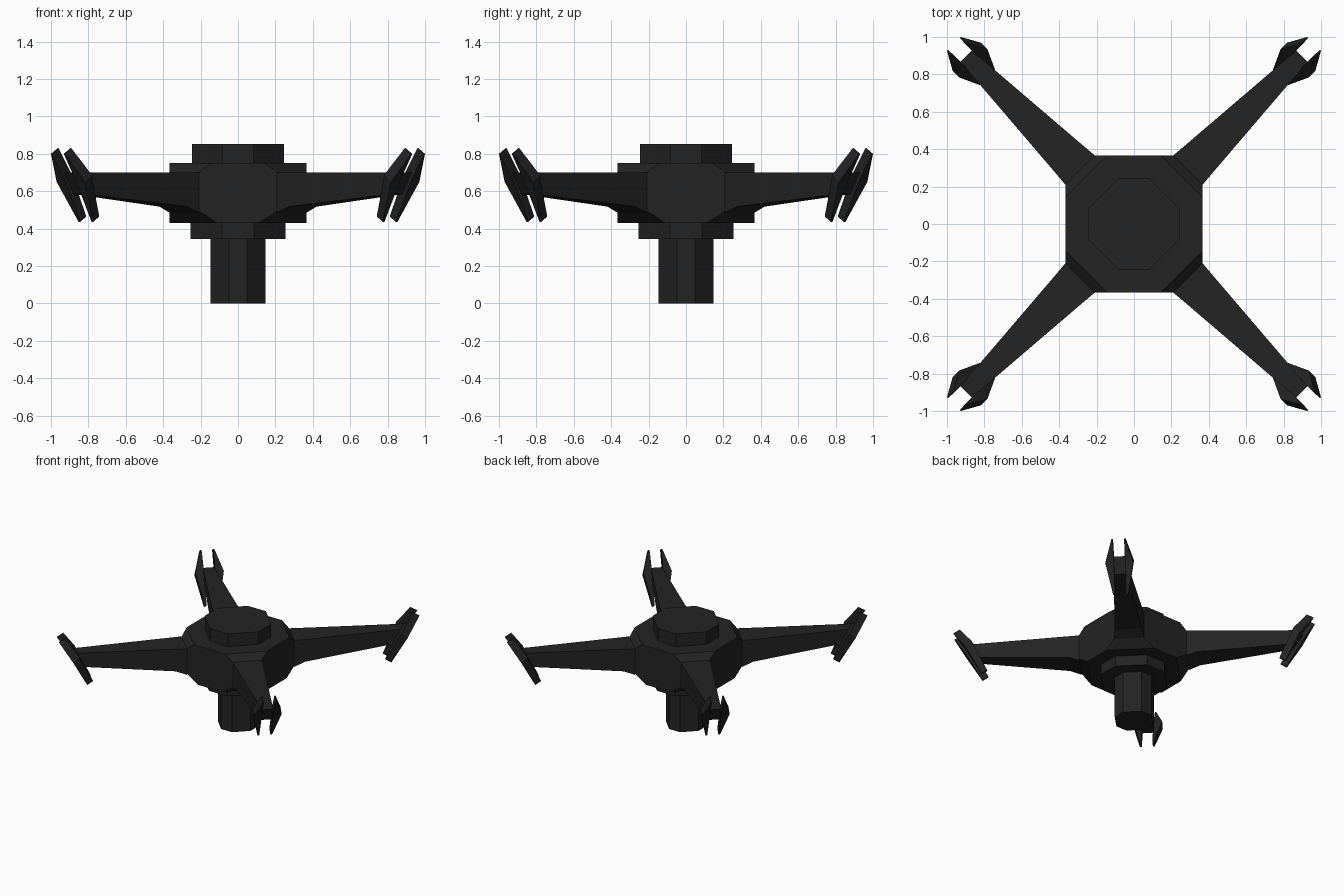
import bpy
import bmesh
import math
from mathutils import Matrix, Vector

default = bpy.data.objects.get("Cube")
if default:
    bpy.data.objects.remove(default)

charcoal = bpy.data.materials.new("charcoal")
charcoal.use_nodes = True
color = (0.017, 0.017, 0.017, 1)
charcoal.diffuse_color = color
charcoal.node_tree.nodes["Principled BSDF"].inputs["Base Color"].default_value = color


def loft(name, rings, matrix=Matrix()):
    """Skin a list of equal-length rings and cap both ends."""
    bm = bmesh.new()
    loops = [[bm.verts.new(matrix @ Vector(p)) for p in ring] for ring in rings]
    n = len(loops[0])
    for a, b in zip(loops, loops[1:]):
        for i in range(n):
            j = (i + 1) % n
            bm.faces.new((a[i], a[j], b[j], b[i]))
    bm.faces.new(loops[0][::-1])
    bm.faces.new(loops[-1])
    bmesh.ops.recalc_face_normals(bm, faces=bm.faces)
    mesh = bpy.data.meshes.new(name)
    bm.to_mesh(mesh)
    bm.free()
    mesh.materials.append(charcoal)
    obj = bpy.data.objects.new(name, mesh)
    bpy.context.collection.objects.link(obj)
    return obj


def octagon(half, flat, z):
    """Square of the given half size with corners cut to half edge 'flat'."""
    return [(half, -flat, z), (half, flat, z), (flat, half, z), (-flat, half, z),
            (-half, flat, z), (-half, -flat, z), (-flat, -half, z), (flat, -half, z)]


# Central body: stacked cut-corner blocks
loft("hub", [octagon(0.365, f, z) for f, z in
             ((0.11, 0.43), (0.21, 0.495), (0.21, 0.70), (0.145, 0.75))])
for name, half, low, high in (("top_cap", 0.245, 0.75, 0.853),
                              ("lower_collar", 0.255, 0.345, 0.43),
                              ("lower_shaft", 0.148, 0, 0.345)):
    loft(name, [octagon(half, half / 3, z) for z in (low, high)])

# Arm sections: distance out at top, at bottom, half width, bottom height
arm_sections = ((0.405, 0.405, 0.111, 0.485),
                (0.49, 0.49, 0.104, 0.518),
                (1.27, 1.20, 0.043, 0.585))
arm_rings = [[(top, -w, 0.70), (top, w, 0.70), (bottom, w, low), (bottom, -w, low)]
             for top, bottom, w, low in arm_sections]

# Prong sections: outer edge (u, z), inner edge (u, z), near and far side
prong_sections = ((1.15, 0.437, 1.105, 0.465, 0.042, 0.056),
                  (1.264, 0.65, 1.215, 0.69, 0.042, 0.107),
                  (1.362, 0.80, 1.312, 0.83, 0.044, 0.052))

corners = ("back_left", "back_right", "front_right", "front_left")
for i, corner in enumerate(corners):
    turn = Matrix.Rotation(math.radians(45 + 90 * i), 4, "Z")
    loft(corner + "_arm", arm_rings, turn)
    for side, label in ((1, "a"), (-1, "b")):
        rings = [[(uo, side * near, zo), (uo, side * far, zo),
                  (ui, side * far, zi), (ui, side * near, zi)]
                 for uo, zo, ui, zi, near, far in prong_sections]
        loft(f"{corner}_prong_{label}", rings, turn)
